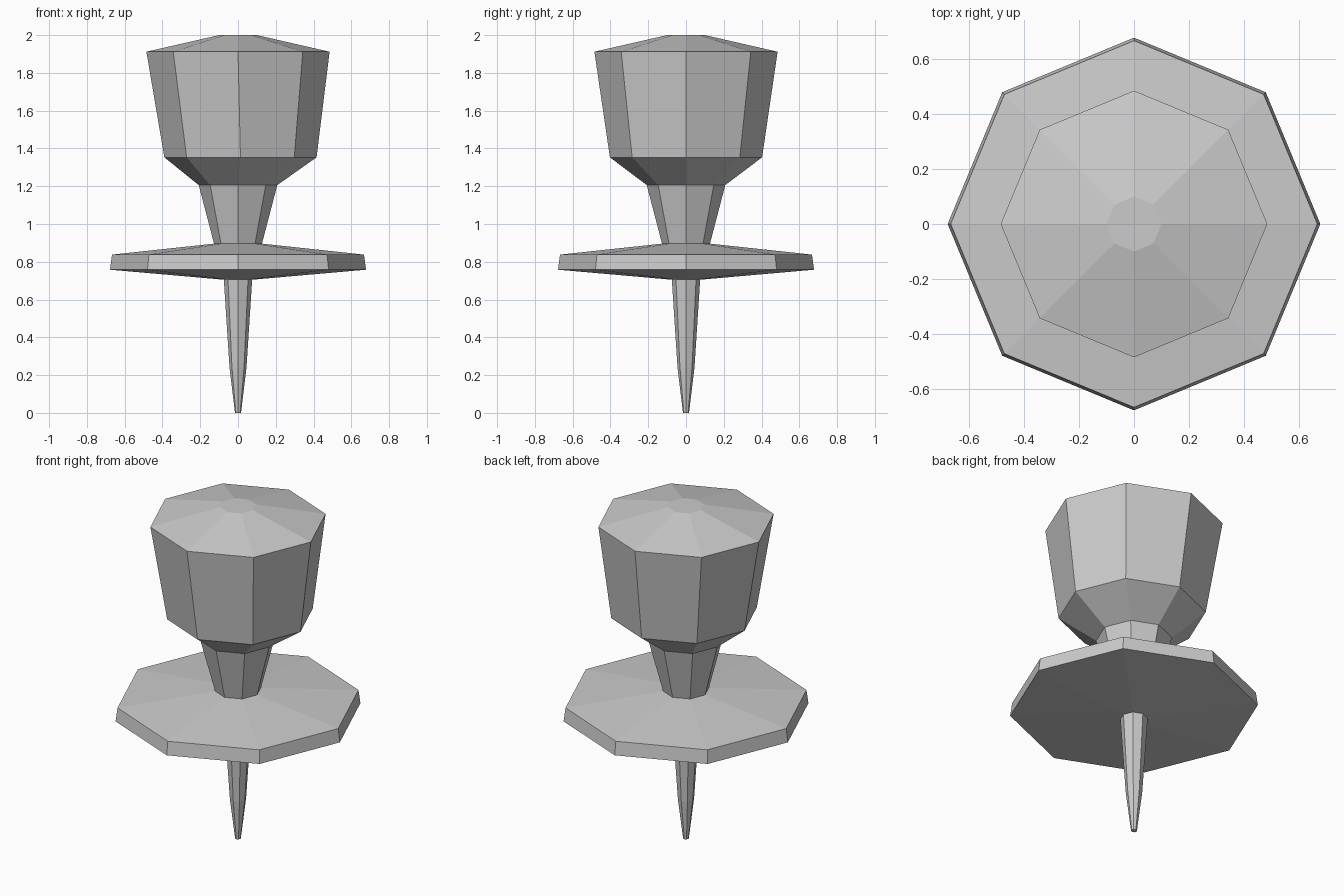
import bpy, bmesh
from math import cos, sin, tau

if "Cube" in bpy.data.objects:
    bpy.data.objects.remove(bpy.data.objects["Cube"])

SIDES = 8


def turned_part(name, profile, cap_bottom=False, cap_top=False):
    """Flat-shaded octagonal turning; profile rows are (radius, z, x offset)."""
    bm = bmesh.new()
    rings = [[bm.verts.new((dx + r * cos(tau * i / SIDES), r * sin(tau * i / SIDES), z))
              for i in range(SIDES)] for r, z, dx in profile]
    for low, high in zip(rings, rings[1:]):
        for i in range(SIDES):
            j = (i + 1) % SIDES
            bm.faces.new((low[i], low[j], high[j], high[i]))
    if cap_bottom:
        bm.faces.new(rings[0][::-1])
    if cap_top:
        bm.faces.new(rings[-1])
    mesh = bpy.data.meshes.new(name)
    bm.to_mesh(mesh)
    bm.free()
    obj = bpy.data.objects.new(name, mesh)
    bpy.context.collection.objects.link(obj)
    return obj


# Tapered pin with a blunt tip
turned_part("pin", [(0.016, 0, 0), (0.045, 0.24, 0), (0.075, 0.705, 0)], cap_bottom=True)

# Wide collar, thin at the rim
turned_part("collar", [(0.075, 0.705, 0), (0.678, 0.758, 0),
                       (0.667, 0.838, 0), (0.127, 0.896, 0)])

# Neck flaring up to the grip
turned_part("neck", [(0.127, 0.896, 0), (0.208, 1.206, 0)])

# Grip with a slightly off-centre lower edge and shallow domed top
turned_part("grip", [(0.208, 1.206, 0), (0.403, 1.353, 0.013),
                     (0.485, 1.912, 0), (0.10, 2.0, 0)], cap_top=True)
